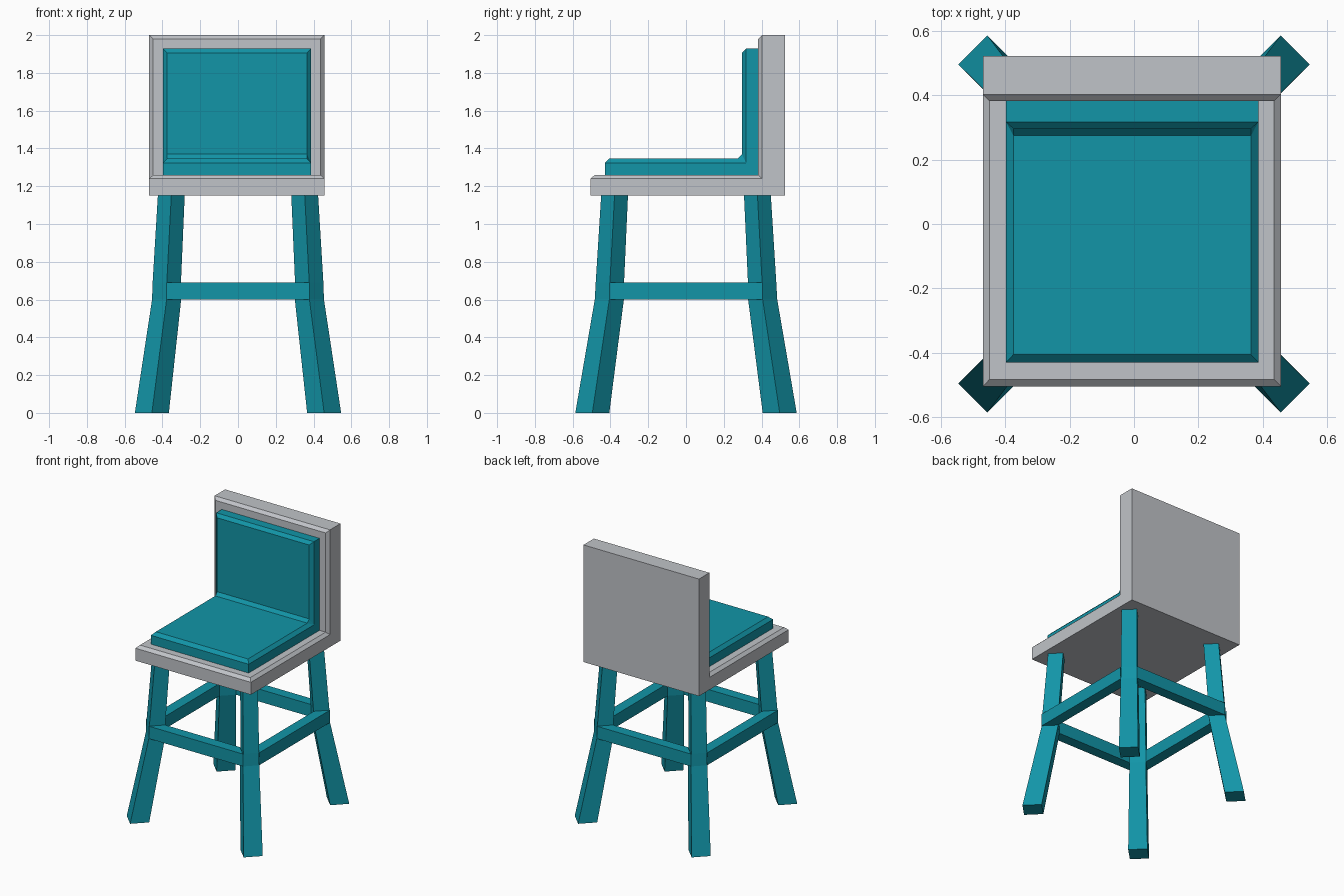
import bpy, bmesh

if "Cube" in bpy.data.objects:
    bpy.data.objects.remove(bpy.data.objects["Cube"])


def material(name, rgb):
    m = bpy.data.materials.new(name)
    m.diffuse_color = (*rgb, 1)
    m.use_nodes = True
    m.node_tree.nodes["Principled BSDF"].inputs["Base Color"].default_value = m.diffuse_color
    return m


TEAL = material("teal", (0.006, 0.30, 0.39))
GREY = material("light grey", (0.53, 0.55, 0.58))


def make(name, verts, faces, mat):
    bm = bmesh.new()
    vs = [bm.verts.new(v) for v in verts]
    for f in faces:
        bm.faces.new([vs[i] for i in f])
    bmesh.ops.recalc_face_normals(bm, faces=bm.faces[:])
    me = bpy.data.meshes.new(name)
    bm.to_mesh(me)
    bm.free()
    me.materials.append(mat)
    ob = bpy.data.objects.new(name, me)
    bpy.context.collection.objects.link(ob)
    return ob


def l_shell(name, x0, x1, back, rim, inner, inset, mat):
    """L-shaped slab from (y, z) lines: back and rim at full width, inner line inset."""
    side = back + rim[::-1]
    n, k = len(side), len(inner)
    verts = [(x, *p) for x in (x0, x1) for p in side]
    verts += [(x, *p) for x in (x0 + inset, x1 - inset) for p in inner]
    faces = []
    for s in (0, 1):
        o, i = s * n, 2 * n + s * k
        faces.append([o + j for j in range(n)])
        # chamfer strips: seat part, optional corner, back part
        faces.append([o + 5, o + 4, i + 1, i])
        if k == 4:
            faces.append([o + 4, i + 2, i + 1])
        faces.append([o + 4, o + 3, i + k - 1, i + k - 2])
    # underside, rear, top and front edges
    for a, b in ((0, 1), (1, 2), (2, 3), (5, 0)):
        faces.append([a, b, n + b, n + a])
    # end chamfers at the front and top
    faces.append([5, n + 5, 2 * n + k, 2 * n])
    faces.append([3, n + 3, 2 * n + 2 * k - 1, 2 * n + k - 1])
    # inner faces
    for j in range(k - 1):
        a = 2 * n + j
        faces.append([a, a + 1, a + 1 + k, a + k])
    return make(name, verts, faces, mat)


# seat and backrest frame
l_shell("seat_frame", -0.47, 0.457,
        [(-0.505, 1.15), (0.523, 1.15), (0.523, 2.0)],
        [(-0.505, 1.24), (0.403, 1.24), (0.403, 2.0)],
        [(-0.483, 1.26), (0.382, 1.26), (0.382, 1.98)], 0.021, GREY)

# padded cushion
l_shell("cushion", -0.398, 0.387,
        [(-0.43, 1.255), (0.386, 1.255), (0.386, 1.928)],
        [(-0.43, 1.324), (0.318, 1.324), (0.318, 1.928)],
        [(-0.406, 1.347), (0.275, 1.347), (0.296, 1.37), (0.296, 1.906)], 0.023, TEAL)

# legs: diamond sections (z, centre x, centre y, half diagonal)
SECTIONS = [(0, 0.456, 0.496, 0.09), (0.6, 0.378, 0.406, 0.077),
            (0.69, 0.377, 0.403, 0.075), (1.155, 0.353, 0.378, 0.071)]
for sy, fb in ((-1, "front"), (1, "back")):
    for sx, lr in ((-1, "left"), (1, "right")):
        verts, faces = [], [[3, 2, 1, 0], [12, 13, 14, 15]]
        for z, cx, cy, h in SECTIONS:
            verts += [(sx * cx + dx * h, sy * cy + dy * h, z)
                      for dx, dy in ((1, 0), (0, 1), (-1, 0), (0, -1))]
        for r in range(3):
            for j in range(4):
                a, b = r * 4 + j, r * 4 + (j + 1) % 4
                faces.append([a, b, b + 4, a + 4])
        make(f"{fb}_{lr}_leg", verts, faces, TEAL)

# rungs: open-ended bars running between the leg faces
_, CX, CY, H = SECTIONS[1]
for s, fb, lr in ((-1, "front", "left"), (1, "back", "right")):
    for name, along, out, swap in ((f"{fb}_rung", CX, CY, False), (f"{lr}_rung", CY, CX, True)):
        plan = [(-along, out + H), (along, out + H), (along - H, out), (-along + H, out)]
        plan = [(a, s * b) for a, b in plan]
        if swap:
            plan = [(b, a) for a, b in plan]
        verts = [(*p, z) for z in (0.6, 0.69) for p in plan]
        make(name, verts, [[0, 1, 2, 3], [4, 5, 6, 7], [0, 1, 5, 4], [2, 3, 7, 6]], TEAL)
